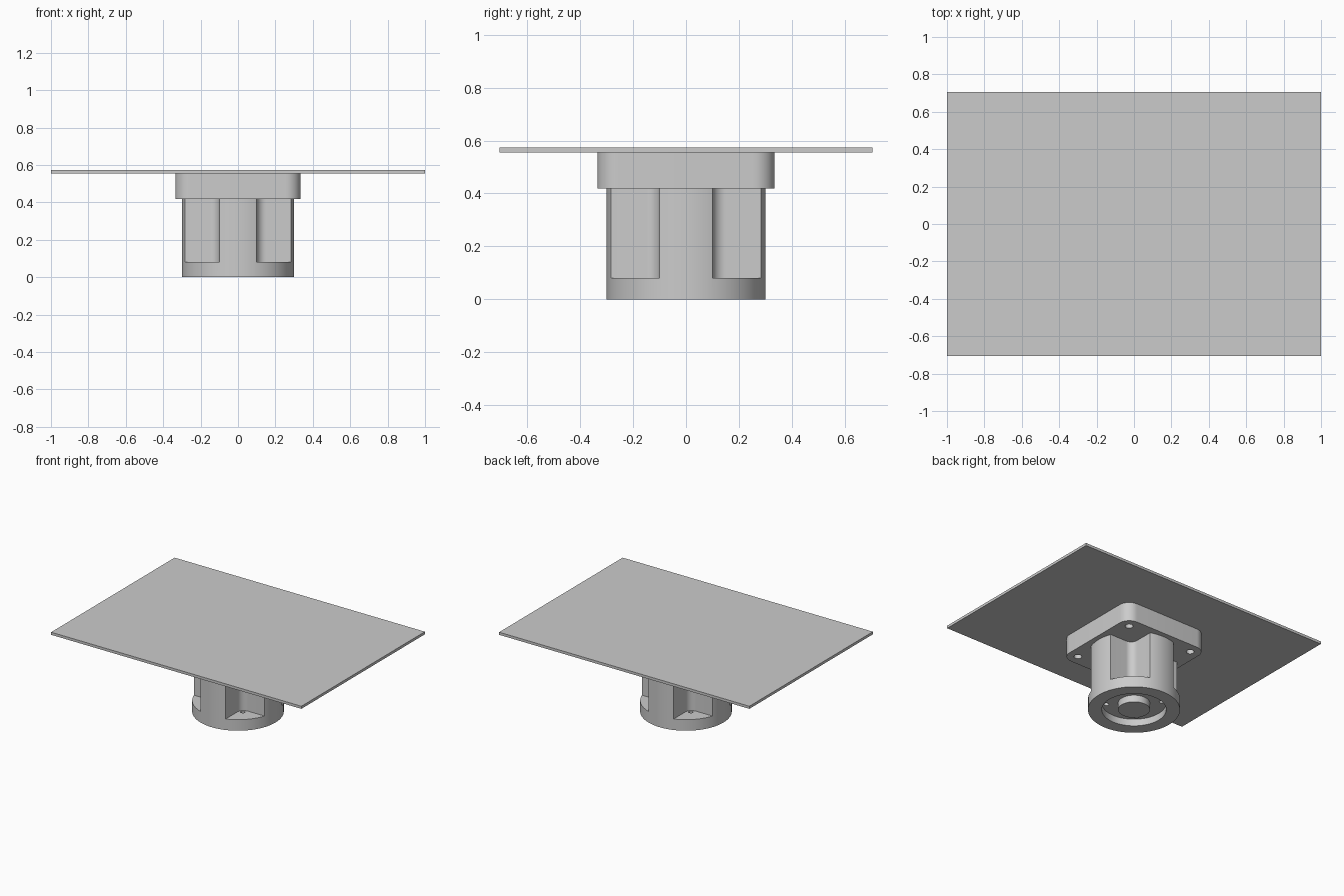
import bpy, bmesh
from math import cos, sin, pi, radians

if "Cube" in bpy.data.objects:
    bpy.data.objects.remove(bpy.data.objects["Cube"])

QUADRANTS = [(1, 1), (-1, 1), (-1, -1), (1, -1)]


def circle(r, cx=0, cy=0, n=96):
    return [(cx + r * cos(2 * pi * i / n), cy + r * sin(2 * pi * i / n)) for i in range(n)]


def rounded_square(half, r, cx=0, cy=0, seg=12):
    pts = []
    for q, (sx, sy) in enumerate(QUADRANTS):
        for i in range(seg + 1):
            a = pi / 2 * (q + i / seg)
            pts.append((cx + sx * (half - r) + r * cos(a), cy + sy * (half - r) + r * sin(a)))
    return pts


def extrude(name, outlines, z0, z1):
    """Prism object from one or more separate outlines."""
    bm = bmesh.new()
    for pts in outlines:
        low = [bm.verts.new((x, y, z0)) for x, y in pts]
        high = [bm.verts.new((x, y, z1)) for x, y in pts]
        bm.faces.new(low[::-1])
        bm.faces.new(high)
        n = len(pts)
        for i in range(n):
            j = (i + 1) % n
            bm.faces.new((low[i], low[j], high[j], high[i]))
    bmesh.ops.recalc_face_normals(bm, faces=bm.faces)
    mesh = bpy.data.meshes.new(name)
    bm.to_mesh(mesh)
    bm.free()
    obj = bpy.data.objects.new(name, mesh)
    bpy.context.collection.objects.link(obj)
    return obj


def activate(obj):
    bpy.ops.object.select_all(action='DESELECT')
    obj.select_set(True)
    bpy.context.view_layer.objects.active = obj


def cut(obj, cutter):
    mod = obj.modifiers.new("cut", 'BOOLEAN')
    mod.operation = 'DIFFERENCE'
    mod.solver = 'EXACT'
    mod.object = cutter
    activate(obj)
    bpy.ops.object.modifier_apply(modifier=mod.name)
    bpy.data.objects.remove(cutter)


def corner_holes(r, d):
    return [circle(r, sx * d, sy * d, 32) for sx, sy in QUADRANTS]


# Round pillar with four corner pockets, a base recess and bolt holes
pillar = extrude("pillar", [circle(0.30)], 0, 0.418)
pockets = [rounded_square(0.15, 0.05, sx * 0.25, sy * 0.25) for sx, sy in QUADRANTS]
cut(pillar, extrude("pocket_cutter", pockets, 0.08, 0.5))
cut(pillar, extrude("recess_cutter", [circle(0.21)], -0.1, 0.05))
cut(pillar, extrude("bolt_cutter", corner_holes(0.016, 0.128), 0.02, 0.12))

# Boss in the middle of the base recess
boss = extrude("centre_boss", [circle(0.104, n=64)], 0, 0.05)

# Square mounting flange with rounded corners and screw holes
flange = extrude("flange", [rounded_square(0.335, 0.08)], 0.418, 0.555)
cut(flange, extrude("screw_cutter", corner_holes(0.026, 0.26), 0.3, 0.7))

# Thin rectangular top plate
plate = extrude("top_plate", [[(-1, -0.705), (1, -0.705), (1, 0.705), (-1, 0.705)]], 0.555, 0.574)

for obj in (pillar, boss, flange):
    activate(obj)
    bpy.ops.object.shade_smooth_by_angle(angle=radians(30))
